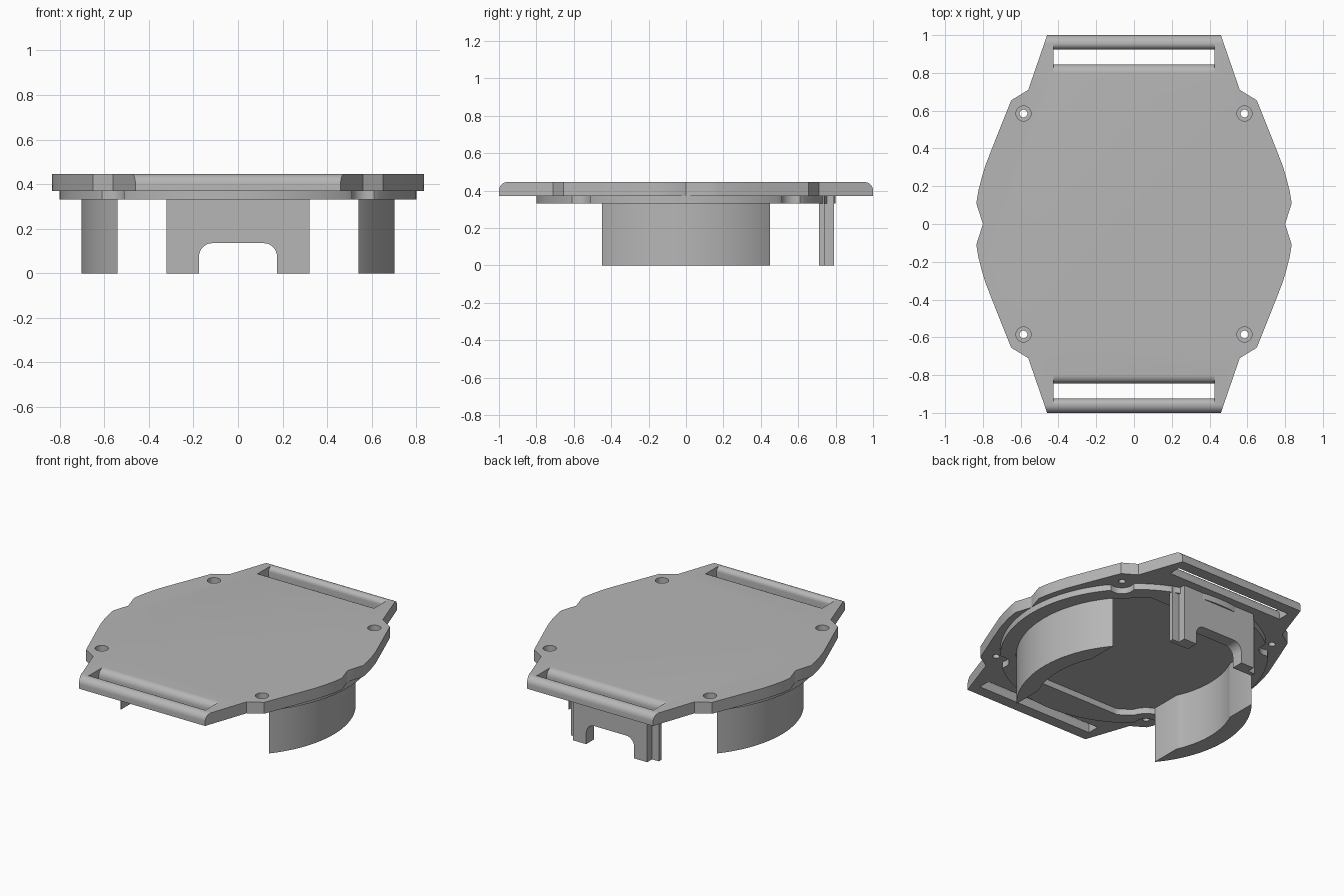
import bpy, bmesh
from math import sin, cos, pi, sqrt, asin, hypot, atan2
from mathutils import Matrix

if "Cube" in bpy.data.objects:
    bpy.data.objects.remove(bpy.data.objects["Cube"])

grey = bpy.data.materials.new("plain grey")
grey.use_nodes = True
GREY = (0.47, 0.47, 0.47, 1)
grey.diffuse_color = GREY
grey.node_tree.nodes["Principled BSDF"].inputs["Base Color"].default_value = GREY

TOP, UNDER, LIP = 0.445, 0.37, 0.33
BOSS = 0.585


def finish(name, bm):
    bmesh.ops.recalc_face_normals(bm, faces=bm.faces)
    mesh = bpy.data.meshes.new(name)
    bm.to_mesh(mesh)
    bm.free()
    mesh.materials.append(grey)
    ob = bpy.data.objects.new(name, mesh)
    bpy.context.collection.objects.link(ob)
    return ob


def prism(name, points, low, high, axis="z"):
    """Extrude a profile along z, or a (y, z) profile along x, or (x, z) along y."""
    place = {"z": lambda a, b, t: (a, b, t),
             "x": lambda a, b, t: (t, a, b),
             "y": lambda a, b, t: (a, t, b)}[axis]
    bm = bmesh.new()
    ends = [[bm.verts.new(place(a, b, t)) for a, b in points] for t in (low, high)]
    bm.faces.new(ends[0])
    bm.faces.new(ends[1])
    n = len(points)
    for i in range(n):
        j = (i + 1) % n
        bm.faces.new((ends[0][i], ends[0][j], ends[1][j], ends[1][i]))
    return finish(name, bm)


def arc(cx, cy, r, start, stop, steps=8):
    return [(cx + r * cos(start + (stop - start) * i / steps),
             cy + r * sin(start + (stop - start) * i / steps)) for i in range(steps + 1)]


def select(ob):
    bpy.ops.object.select_all(action="DESELECT")
    ob.select_set(True)
    bpy.context.view_layer.objects.active = ob


def boolean(ob, tool, operation="DIFFERENCE"):
    select(ob)
    mod = ob.modifiers.new("cut", "BOOLEAN")
    mod.operation, mod.solver, mod.object = operation, "EXACT", tool
    bpy.ops.object.modifier_apply(modifier=mod.name)
    bpy.data.objects.remove(tool)


def smooth(ob):
    select(ob)
    bpy.ops.object.shade_smooth_by_angle(angle=0.5)


# Top plate: outline crossed with a side profile whose ends are rounded on top
quarter = [(0.46, 1), (0.56, 0.71), (0.65, 0.655), (0.73, 0.455), (0.787, 0.31),
           (0.805, 0.25), (0.823, 0.18), (0.835, 0.11)]
half = quarter + [(0.8, 0)] + [(x, -y) for x, y in reversed(quarter)]
outline = half + [(-x, y) for x, y in reversed(half)]
outline = [p for i, p in enumerate(outline) if p != outline[i - 1]]
plate = prism("top_plate", outline, 0.3, 0.5)
R = 0.045
side = ([(-1, UNDER), (1, UNDER)] + arc(1 - R, TOP - R, R, 0, pi / 2)
        + arc(-1 + R, TOP - R, R, pi / 2, pi))
boolean(plate, prism("side_profile", side, -1, 1, "x"), "INTERSECT")

# Strap slots, flared at the top so both long edges are rounded
for s in (1, -1):
    slot = ([(0.845, 0.3)] + arc(0.845 - R, TOP - R, R, 0, pi / 2)
            + [(0.845 - R, 0.5), (0.925 + 0.03, 0.5)]
            + arc(0.925 + 0.03, TOP - 0.03, 0.03, pi / 2, pi) + [(0.925, 0.3)])
    boolean(plate, prism("slot_cutter", [(s * y, z) for y, z in slot], -0.425, 0.425, "x"))

# Counterbored screw holes
for sx in (1, -1):
    for sy in (1, -1):
        for r, low in ((0.021, 0.3), (0.04, 0.405)):
            circle = arc(sx * BOSS, sy * BOSS, r, 0, 2 * pi, 24)[:-1]
            boolean(plate, prism("hole_cutter", circle, low, 0.5))
smooth(plate)


# Lip under the plate, dodging the screw holes inside and outside
def dodge(angle, reach, clear):
    dist = BOSS * sqrt(2)
    off = (angle % (pi / 2)) - pi / 4
    if abs(dist * sin(off)) < clear:
        reach = min(reach, dist * cos(off) - sqrt(clear ** 2 - (dist * sin(off)) ** 2))
    return reach


bm = bmesh.new()
loops = []
N = 288
for i in range(N):
    a = 2 * pi * i / N
    outer = dodge(a, 0.8, 0.077)
    inner = min(dodge(a, 0.705, 0.14), 0.6 / max(abs(sin(a)), 0.01))
    loops.append([bm.verts.new((r * cos(a), r * sin(a), z))
                  for r, z in ((outer, LIP), (outer, UNDER), (inner, UNDER), (inner, LIP))])
for i in range(N):
    p, q = loops[i - 1], loops[i]
    for k in range(4):
        m = (k + 1) % 4
        bm.faces.new((p[k], q[k], q[m], p[m]))
smooth(finish("under_lip", bm))

# Curved walls, cut flat on their inner ends
CUT, R_OUT, R_IN = 0.54, 0.703, 0.595
a_out = atan2(sqrt(R_OUT ** 2 - CUT ** 2), CUT)
a_in = atan2(sqrt(R_IN ** 2 - CUT ** 2), CUT)
wall = arc(0, 0, R_OUT, -a_out, a_out, 32) + arc(0, 0, R_IN, a_in, -a_in, 24)
for s, name in ((1, "left_wall"), (-1, "right_wall")):
    smooth(prism(name, [(s * x, y) for x, y in wall], 0, UNDER))

# Rear clip: two stepped layers sharing an arched cutout
arch = ([(-0.175, 0)] + arc(-0.115, 0.075, 0.06, pi, pi / 2)
        + arc(0.115, 0.075, 0.06, pi / 2, 0) + [(0.175, 0)])
for name, w, y0, y1 in (("rear_clip_inner", 0.32, 0.71, 0.74),
                        ("rear_clip_outer", 0.27, 0.74, 0.79)):
    clip = [(-w, 0)] + arch + [(w, 0), (w, UNDER), (-w, UNDER)]
    smooth(prism(name, clip, y0, y1, "y"))
